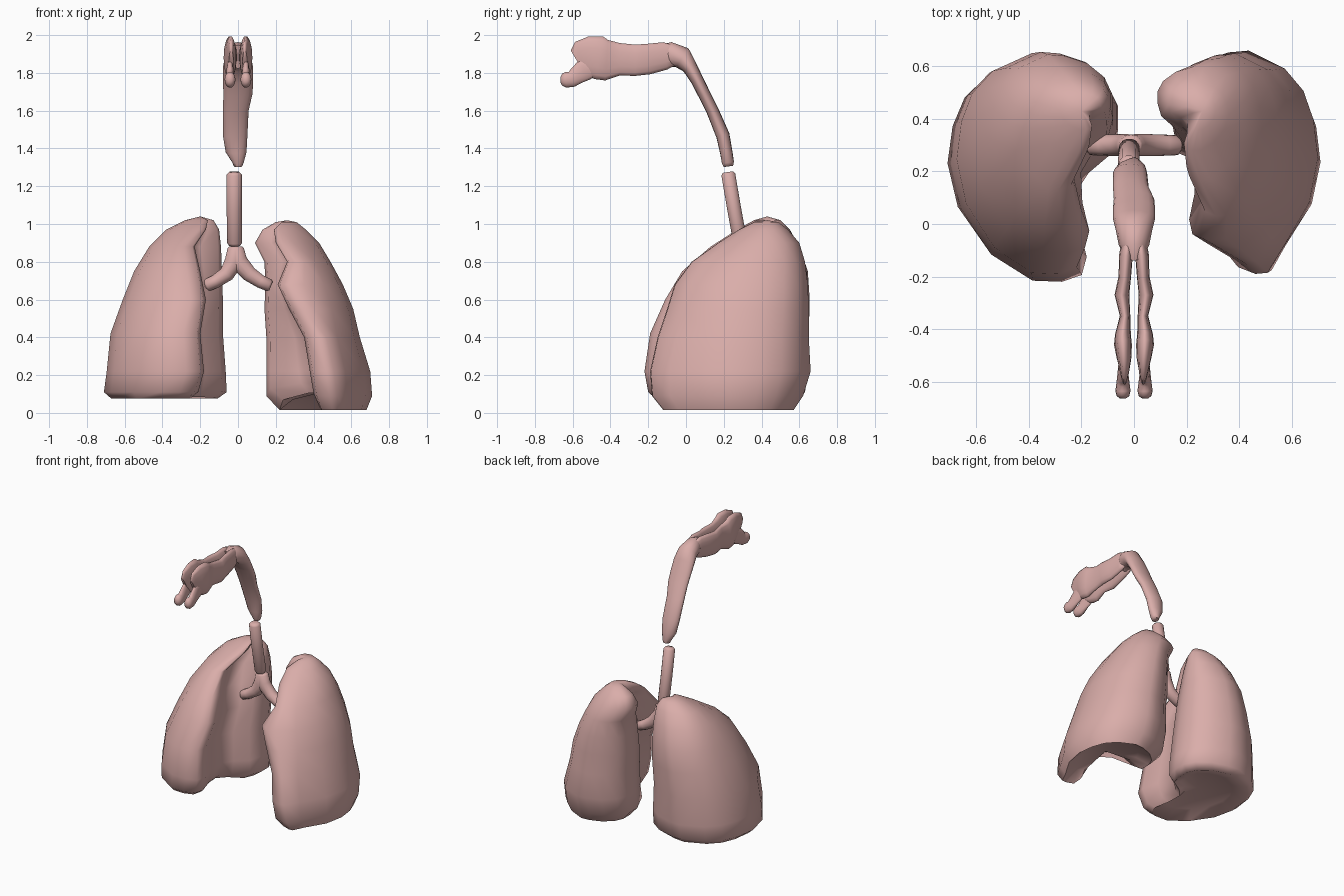
import bpy, bmesh, math
from mathutils import Vector

PINK = bpy.data.materials.new("tissue_pink")
PINK.diffuse_color = (.70, .42, .40, 1)


def loft(name, rings, start, end, angle=50):
    """Skin closed rings and close both ends with a fan to a point."""
    bm = bmesh.new()
    vr = [[bm.verts.new(p) for p in r] for r in rings]
    n = len(vr[0])
    for a, b in zip(vr, vr[1:]):
        for i in range(n):
            j = (i + 1) % n
            bm.faces.new((a[i], a[j], b[j], b[i]))
    for ring, tip in ((vr[0], start), (vr[-1], end)):
        t = bm.verts.new(tip)
        for i in range(n):
            bm.faces.new((ring[i], ring[(i + 1) % n], t))
    bmesh.ops.recalc_face_normals(bm, faces=bm.faces)
    me = bpy.data.meshes.new(name)
    bm.to_mesh(me)
    bm.free()
    me.materials.append(PINK)
    ob = bpy.data.objects.new(name, me)
    bpy.context.collection.objects.link(ob)
    bpy.ops.object.select_all(action='DESELECT')
    ob.select_set(True)
    bpy.context.view_layer.objects.active = ob
    bpy.ops.object.shade_smooth_by_angle(angle=math.radians(angle))
    return ob


def tube(name, stations, side, sides=14):
    """Elliptical tube; station = (x, y, z, half width along side, half depth)."""
    pts = [Vector(s[:3]) for s in stations]
    u = Vector(side)
    rings = []
    for i, s in enumerate(stations):
        t = (pts[min(i + 1, len(pts) - 1)] - pts[max(i - 1, 0)]).normalized()
        v = t.cross(u).normalized()
        rings.append([pts[i] + u * s[3] * math.cos(a) + v * s[4] * math.sin(a)
                      for a in (2 * math.pi * k / sides for k in range(sides))])
    return loft(name, rings, pts[0], pts[-1], 70)


def lung(name, sign, levels, apex, hollow, lift):
    """Kidney-shaped slices; level = (z, inner x, outer x, front edge x, front y, back y)."""
    rings = []
    for k, (z, xi, xo, xf, yf, yb) in enumerate(levels):
        w, l = xo - xi, yb - yf
        sec = [(xi, yb - .22 * l), (xi + .06 * w, yb - .13 * l), (xi + .2 * w, yb - .05 * l),
               (xi + .38 * w, yb - .008 * l), (xi + .52 * w, yb), (xi + .77 * w, yb - .08 * l),
               (xo - .1 * w, yb - .18 * l), (xo - .03 * w, yb - .31 * l),
               (xo, yb - .48 * l), (xo - .06 * w, yb - .68 * l), (xo - .24 * w, yf + .12 * l),
               (xf + .4 * (xo - xf), yf + .005 * l), (xf + .15 * w, yf), (xf + .03 * w, yf + .03 * l),
               (xf, yf + .11 * l), (xf + .05 * w, yf + .25 * l), (xf + .06 * w, yf + .4 * l),
               (.6 * xf + .4 * xi + .06 * w, yf + .48 * l), (xi + .04 * w, yf + .56 * l),
               (xi, yf + .67 * l)]
        rings.append([Vector((sign * x, y, z)) for x, y in sec])
        # the base rises at the medial notch
        if k < 2:
            for i, f in ((14, .2), (15, .8), (16, 1), (17, 1), (18, .6)):
                rings[-1][i].z += lift * f * (1, .75)[k]
    # hollow base over the diaphragm
    c = sum(rings[0], Vector()) / len(rings[0])
    up = Vector((0, 0, hollow))
    rings.insert(0, [c + (p - c) * .7 + up for p in rings[0]])
    return loft(name, rings, c + up * 1.6, (sign * apex[0], apex[1], apex[2]), 65)


# Lungs
lung("lung_a", -1, [
    (.075, .11, .67, .25, -.16, .59), (.11, .06, .71, .21, -.20, .63),
    (.22, .065, .695, .18, -.22, .645), (.42, .08, .675, .20, -.19, .65),
    (.60, .08, .61, .17, -.11, .655), (.75, .085, .55, .20, -.02, .645),
    (.88, .09, .47, .23, .13, .60), (.97, .10, .38, .17, .27, .55),
    (1.02, .13, .28, .16, .36, .50)], (.2, .43, 1.04), .035, .01)
lung("lung_b", 1, [
    (.015, .22, .68, .43, -.12, .57), (.09, .15, .71, .40, -.18, .62),
    (.22, .15, .70, .38, -.19, .66), (.40, .15, .645, .35, -.15, .65),
    (.55, .14, .61, .27, -.10, .65), (.68, .145, .555, .21, -.06, .645),
    (.80, .14, .49, .26, .03, .63), (.90, .09, .43, .20, .17, .60),
    (.97, .13, .36, .19, .28, .54), (1.01, .2, .31, .23, .36, .49)], (.26, .43, 1.02), .05, .09)

# Windpipe
tube("trachea", [(-.02, .222, 1.275, .028, .028), (-.02, .224, 1.262, .04, .038),
                 (-.02, .255, 1.08, .04, .038), (-.018, .288, .90, .04, .038),
                 (-.018, .29, .885, .03, .03)], (1, 0, 0))

# Forked bronchi
for label, s in (("a", -1), ("b", 1)):
    tube("bronchus_" + label, [
        (-.012, .3, .88, .03, .035), (-.012, .3, .865, .04, .045),
        (-.01 + s * .012, .3, .80, .042, .05), (s * .06, .3, .735, .042, .042),
        (s * .12, .3, .695, .04, .036), (s * .165, .3, .675, .038, .034),
        (s * .175, .3, .671, .025, .024)], (0, 1, 0))

# Throat bending forward into the nasal cavity
tube("throat", [
    (0, .225, 1.305, .022, .025), (0, .222, 1.325, .03, .032), (-.01, .213, 1.38, .055, .033),
    (-.015, .195, 1.47, .065, .036), (-.012, .14, 1.60, .068, .033), (0, .095, 1.69, .077, .033),
    (0, .06, 1.76, .08, .034), (0, .02, 1.83, .08, .04), (0, -.02, 1.88, .07, .06),
    (0, -.08, 1.897, .058, .066), (0, -.12, 1.885, .04, .065)], (1, 0, 0), 16)

# Paired nasal passages with nostril knobs
for label, s in (("a", -1), ("b", 1)):
    tube("nasal_passage_" + label, [(s * x, y, z, w, h) for x, y, z, w, h in (
        (.022, -.05, 1.895, .02, .05), (.03, -.11, 1.89, .026, .075),
        (.035, -.2, 1.873, .024, .083), (.046, -.27, 1.867, .028, .085),
        (.034, -.35, 1.872, .02, .088), (.042, -.42, 1.867, .03, .11),
        (.042, -.46, 1.88, .034, .118), (.038, -.51, 1.883, .028, .112),
        (.036, -.555, 1.872, .018, .10), (.036, -.575, 1.86, .012, .07))], (1, 0, 0))
    tube("nostril_" + label, [(s * .042, y, z, w, h) for y, z, w, h in (
        (-.47, 1.84, .014, .05), (-.54, 1.815, .018, .06), (-.58, 1.785, .022, .048),
        (-.605, 1.766, .025, .043), (-.635, 1.764, .029, .043),
        (-.655, 1.764, .024, .033), (-.665, 1.764, .01, .014))], (1, 0, 0))
